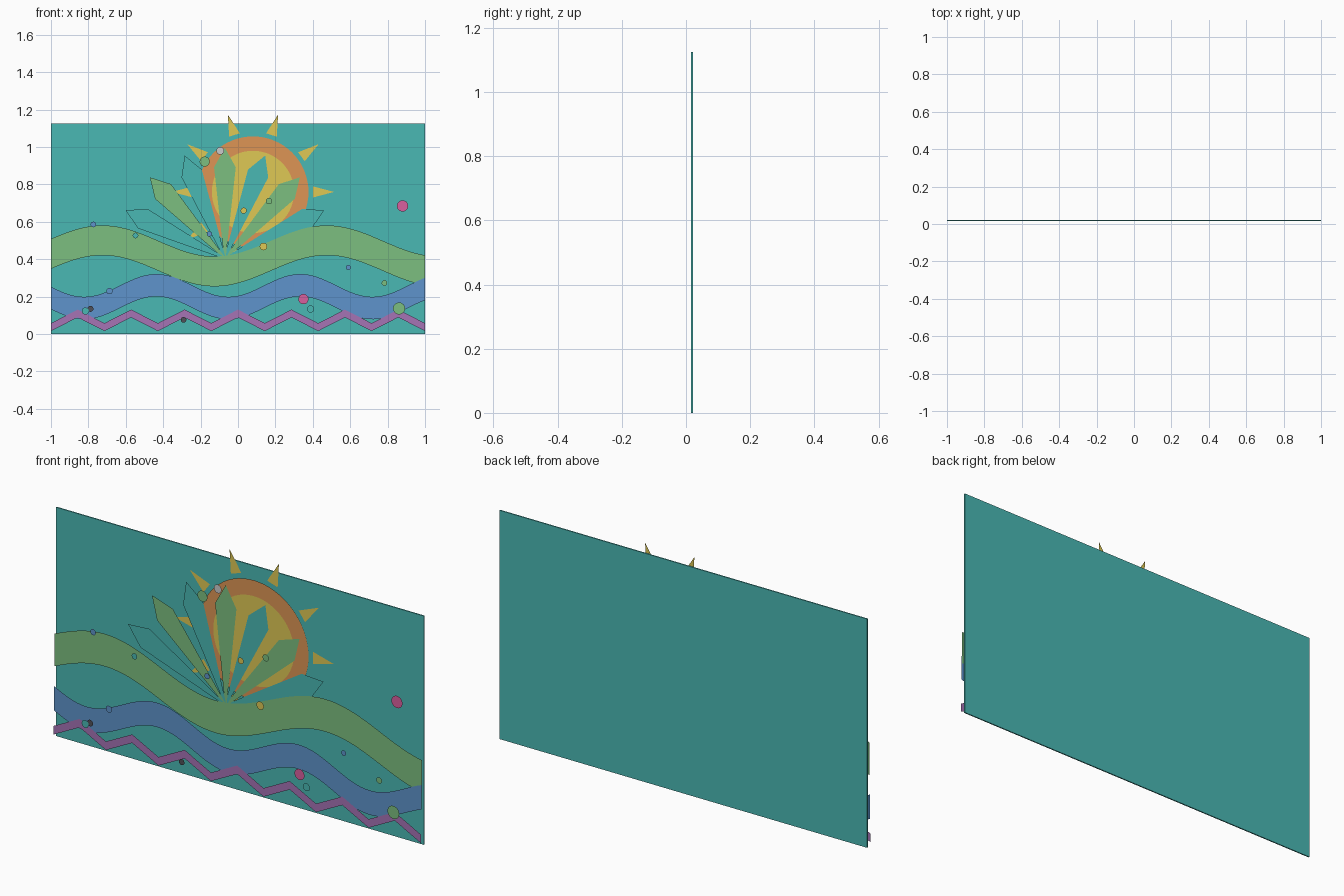
import bpy, bmesh
from math import sin, cos, pi, radians

if "Cube" in bpy.data.objects:
    bpy.data.objects.remove(bpy.data.objects["Cube"])


def lin(h):
    # hex colour to linear RGBA
    v = [int(h[i:i + 2], 16) / 255 for i in (0, 2, 4)]
    return [c / 12.92 if c <= 0.04 else ((c + 0.055) / 1.055) ** 2.4 for c in v] + [1]


MATS = {}
for name, h in dict(teal="4AB8B4", orange="DD9555", yellow="DFC855", green="7CBF80",
                    blue="5E94CC", purple="A673B5", pink="D9609F", white="DDDDDD",
                    dark="505058").items():
    MATS[name] = bpy.data.materials.new(name)
    MATS[name].diffuse_color = lin(h)


def sheet(name, polys, y, color):
    """Flat cut-outs facing the front: each polygon is counter-clockwise (x, z)."""
    bm = bmesh.new()
    for p in polys:
        bm.faces.new([bm.verts.new((x, y, z)) for x, z in p])
    bmesh.ops.remove_doubles(bm, verts=bm.verts, dist=1e-5)
    me = bpy.data.meshes.new(name)
    bm.to_mesh(me)
    bm.free()
    me.materials.append(MATS[color])
    ob = bpy.data.objects.new(name, me)
    bpy.context.collection.objects.link(ob)
    return ob


def disc(cx, cz, r, n=48):
    return [(cx + r * cos(2 * pi * i / n), cz + r * sin(2 * pi * i / n)) for i in range(n)]


def band(name, f, half, n, y, color):
    """Ribbon of constant height following z = f(x) across the panel."""
    xs = [-1 + 2 * i / n for i in range(n + 1)]
    sheet(name, [[(a, f(a) - half), (b, f(b) - half), (b, f(b) + half), (a, f(a) + half)]
                 for a, b in zip(xs, xs[1:])], y, color)


def place(pts, cx, cz, ang):
    """Turn (along, across) points to direction ang and move to the centre."""
    c, s = cos(ang), sin(ang)
    return [(cx + u * c - v * s, cz + u * s + v * c) for u, v in pts]


# back panel
bpy.ops.mesh.primitive_cube_add(size=1, location=(0, 0.019, 0.5625))
panel = bpy.context.object
panel.name = "back_panel"
panel.scale = (2, 0.006, 1.125)
panel.data.materials.append(MATS["teal"])

# sun with ten rays
SX, SZ = 0.08, 0.76
ray = [(0.32, -0.03), (0.434, 0), (0.32, 0.03)]
sheet("sun_rays", [place(ray, SX, SZ, radians(36 * i)) for i in range(10)], 0.012, "yellow")
sheet("sun_outer", [disc(SX, SZ, 0.297, 64)], 0.010, "orange")
sheet("sun_inner", [disc(SX, SZ, 0.22, 64)], 0.008, "yellow")

# fan of seven pointed leaves
leaf = [(0, -0.004), (0.487, -0.058), (0.59, 0), (0.487, 0.058), (0, 0.004)]
for i in range(-3, 4):
    sheet(f"leaf_{i + 4}", [place(leaf, -0.07, 0.405, radians(90 + 21.4 * i))],
          0.005 - 0.0002 * i, "teal" if i % 2 else "green")

# wavy hill, river and zigzag border
band("green_hill", lambda x: 0.418 + 0.083 * cos(2 * pi * (x - 0.475) / 1.2), 0.08, 80, 0.002, "green")
band("blue_river", lambda x: 0.2 + 0.061 * cos(2 * pi * (x + 0.437) / 0.77), 0.06, 80, -0.002, "blue")
band("zigzag_border", lambda x: 0.11 if round((x + 1) * 7) % 2 else 0.037, 0.021, 14, -0.006, "purple")

# scattered dots: x, z, radius, colour
dots = [(0.88, 0.685, 0.03, "pink"), (-0.095, 0.98, 0.021, "white"), (-0.178, 0.922, 0.027, "green"),
        (-0.773, 0.586, 0.015, "blue"), (-0.548, 0.527, 0.015, "teal"), (-0.687, 0.23, 0.017, "blue"),
        (-0.816, 0.123, 0.019, "teal"), (-0.789, 0.135, 0.016, "dark"), (-0.291, 0.076, 0.015, "dark"),
        (0.35, 0.187, 0.027, "pink"), (0.388, 0.134, 0.019, "teal"), (0.59, 0.356, 0.013, "blue"),
        (0.783, 0.273, 0.015, "green"), (0.861, 0.137, 0.032, "green"), (0.03, 0.66, 0.016, "yellow"),
        (0.166, 0.711, 0.017, "green"), (0.136, 0.468, 0.02, "yellow"), (-0.153, 0.535, 0.014, "blue")]
for i, (x, z, r, col) in enumerate(dots):
    sheet(f"dot_{i + 1}", [disc(x, z, r, 24)], -0.022, col)

for m in bpy.data.materials:
    if m.users and not m.is_grease_pencil:
        m.use_nodes = True
        m.node_tree.nodes["Principled BSDF"].inputs["Base Color"].default_value = m.diffuse_color
